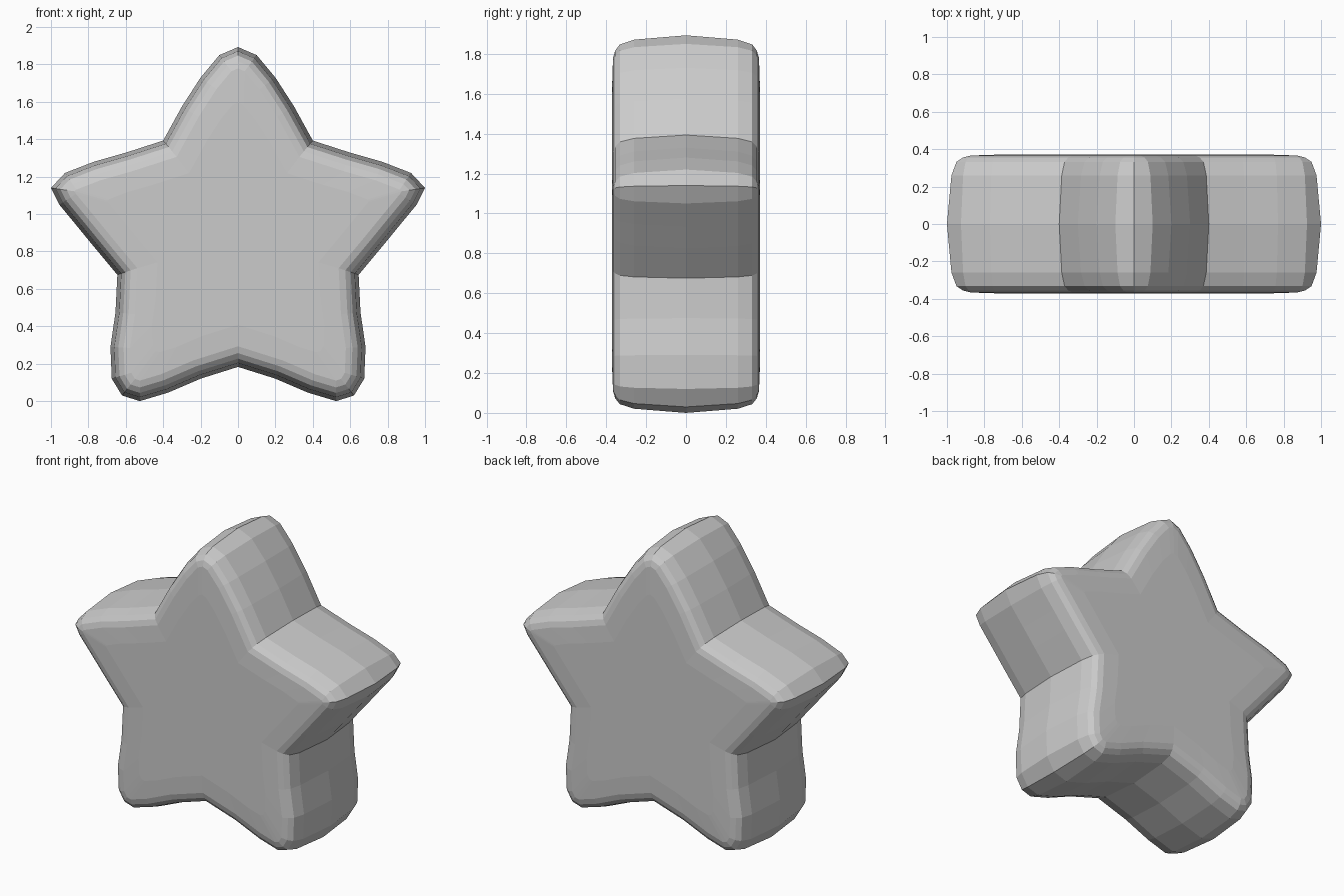
import bpy, bmesh
from mathutils import Vector

if "Cube" in bpy.data.objects:
    bpy.data.objects.remove(bpy.data.objects["Cube"])

# Right half of the star outline (x, z), top tip to bottom notch
half = [(0, 1.893), (0.10, 1.85), (0.20, 1.73), (0.30, 1.575), (0.40, 1.393),
        (0.595, 1.33), (0.77, 1.28), (0.925, 1.22), (1.0, 1.14), (0.955, 1.05),
        (0.86, 0.935), (0.77, 0.825), (0.645, 0.675), (0.655, 0.475),
        (0.682, 0.29), (0.675, 0.12), (0.62, 0.03), (0.525, 0.0),
        (0.375, 0.045), (0.2, 0.12), (0, 0.183)]
outline = [Vector(p) for p in half + [(-x, z) for x, z in half[-2:0:-1]]]
n = len(outline)


def inset(d):
    """Mitred inward offset of the clockwise outline."""
    ring = []
    for i, p in enumerate(outline):
        a = (p - outline[i - 1]).normalized()
        b = (outline[(i + 1) % n] - p).normalized()
        na, nb = Vector((a.y, -a.x)), Vector((b.y, -b.x))
        ring.append(p + (na + nb) * d / (1 + na.dot(nb)))
    return ring


# Rounded rim: (inset, depth) from the middle ridge to the face
rim = [(0, 0), (0.02, 0.26), (0.042, 0.332), (0.07, 0.355), (0.105, 0.366)]
front = [(inset(d), -y) for d, y in rim]

# Slightly domed face
centre = Vector((0, 0.87))
front.append(([centre + (p - centre) * 0.8 for p in front[-1][0]], -0.372))
layers = front[::-1] + [(pts, -y) for pts, y in front[1:]]

bm = bmesh.new()
rings = [[bm.verts.new((p.x, y, p.y)) for p in pts] for pts, y in layers]
for r, s in zip(rings, rings[1:]):
    for i in range(n):
        j = (i + 1) % n
        bm.faces.new((r[i], r[j], s[j], s[i]))
bm.faces.new(rings[0])
bm.faces.new(rings[-1][::-1])
bmesh.ops.recalc_face_normals(bm, faces=bm.faces[:])

mesh = bpy.data.meshes.new("star_body")
bm.to_mesh(mesh)
bm.free()
star = bpy.data.objects.new("star_body", mesh)
bpy.context.collection.objects.link(star)
